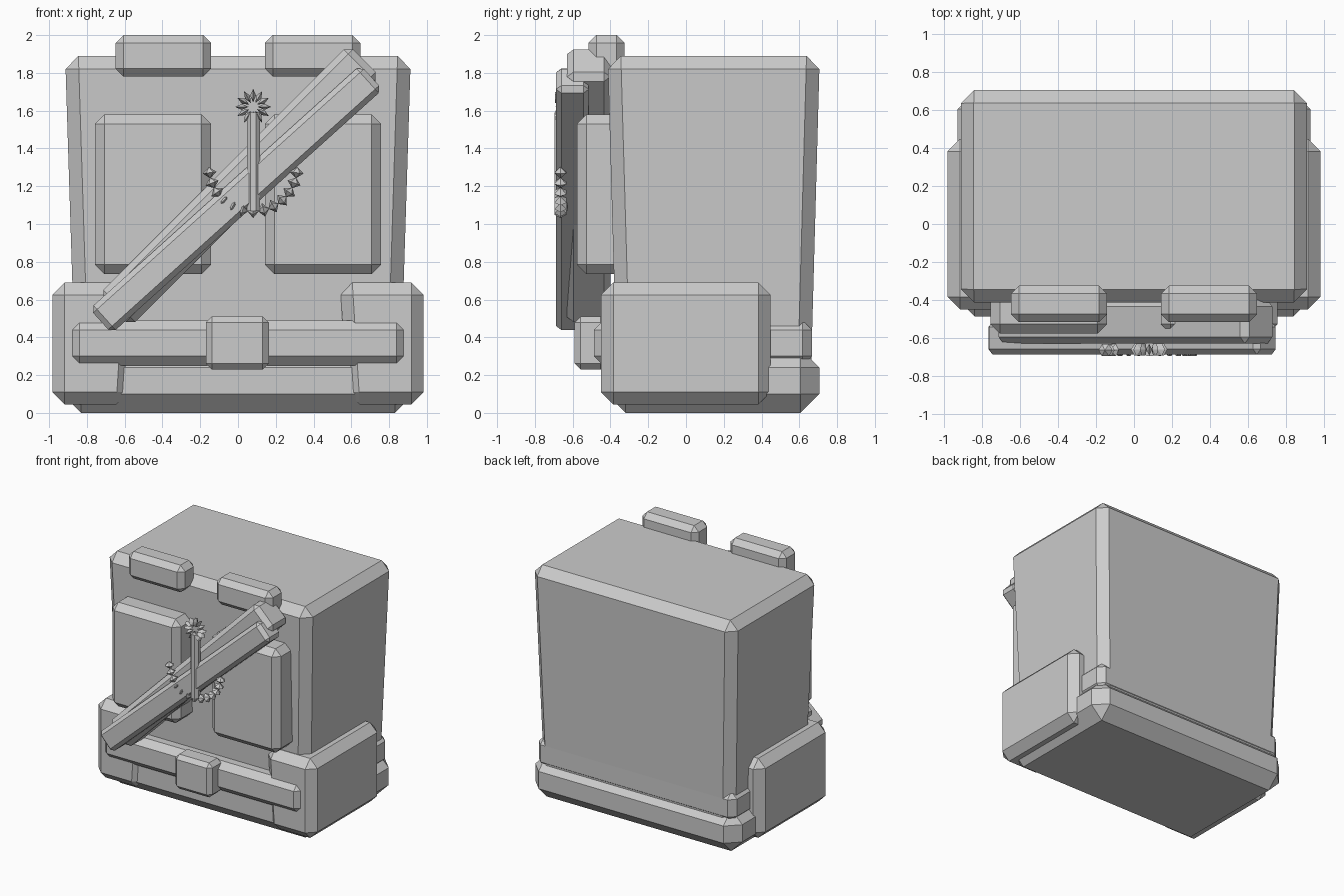
import bpy, bmesh, math
from mathutils import Matrix, Vector

if "Cube" in bpy.data.objects:
    bpy.data.objects.remove(bpy.data.objects["Cube"])


def finish(name, bm, bevel=0):
    bmesh.ops.recalc_face_normals(bm, faces=bm.faces)
    me = bpy.data.meshes.new(name)
    bm.to_mesh(me)
    bm.free()
    ob = bpy.data.objects.new(name, me)
    bpy.context.collection.objects.link(ob)
    if bevel:
        m = ob.modifiers.new("chamfer", 'BEVEL')
        m.width = bevel
        m.segments = 1
        m.limit_method = 'NONE'
    return ob


def box(name, x, y, z, bevel, shape=None):
    """Chamfered box from ranges; shape(co) may move each corner."""
    bm = bmesh.new()
    bmesh.ops.create_cube(bm, size=1)
    for v in bm.verts:
        v.co = Vector([r[0] if c < 0 else r[1] for c, r in zip(v.co, (x, y, z))])
        if shape:
            v.co = shape(v.co)
    return finish(name, bm, bevel)


def bar(name, cx, cz, length, width, y, angle, bevel):
    """Long box lying in the front plane, turned about y."""
    ob = box(name, (-length / 2, length / 2), y, (-width / 2, width / 2), bevel)
    ob.data.transform(Matrix.Translation((cx, 0, cz)) @
                      Matrix.Rotation(-math.radians(angle), 4, 'Y'))
    return ob


def bead_arc(name, cx, cy, cz, radius, angles, bead_r, half):
    """Faceted double-cone beads strung along an arc, axes along the arc."""
    bm = bmesh.new()
    for a in angles:
        radial = Vector((math.cos(a), 0, math.sin(a)))
        tangent = Vector((-math.sin(a), 0, math.cos(a)))
        c = Vector((cx, cy, cz)) + radial * radius
        ring = []
        for i in range(6):
            t = i * math.tau / 6
            ring.append(bm.verts.new(c + radial * (bead_r * math.cos(t)) +
                                     Vector((0, bead_r * math.sin(t), 0))))
        for s in (-1, 1):
            tip = bm.verts.new(c + tangent * (half * s))
            for i in range(6):
                bm.faces.new((ring[i], ring[(i + 1) % 6], tip))
    return finish(name, bm)


# Main body, slightly narrower towards the bottom
def body_taper(co):
    if co.z < 1:
        return Vector((co.x * 0.94, -0.365 if co.y < 0 else 0.66, co.z))
    return co


box("body", (-0.915, 0.915), (-0.415, 0.708), (0.15, 1.89), 0.07, body_taper)

# Base and belt
box("base", (-0.93, 0.93), (-0.42, 0.706), (0, 0.34), 0.1)
box("belt", (-0.89, 0.89), (-0.487, 0.668), (0.25, 0.49), 0.05)
box("buckle", (-0.17, 0.163), (-0.59, -0.42), (0.23, 0.51), 0.032)

# Mirrored hip guards, chest plates and shoulder tabs
for side, s in (("left", -1), ("right", 1)):
    def hip_shape(co, s=s):
        inner = 0.54 if co.z > 0.4 else 0.58
        return Vector((s * (inner if co.x < 0.7 else 0.983), co.y, co.z))
    box(side + "_hip_guard", (0.55, 0.98), (-0.45, 0.448), (0.045, 0.69), 0.065, hip_shape)

    def flip(co, s=s):
        return Vector((co.x * s, co.y, co.z))
    box(side + "_chest_plate", (0.142, 0.757), (-0.577, -0.3), (0.735, 1.58), 0.05, flip)
    box(side + "_shoulder_tab", (0.142, 0.648), (-0.517, -0.325), (1.78, 2.0), 0.042, flip)

# Diagonal strap and the slimmer bar lying over it
bar("diagonal_strap", 0.008, 1.203, 1.87, 0.24, (-0.63, -0.40), 45, 0.035)
bar("diagonal_bar", -0.01, 1.131, 1.93, 0.175, (-0.688, -0.515), 42, 0.028)

# Front ornament: rod, beaded crescent and beaded ring
bm = bmesh.new()
bmesh.ops.create_cone(bm, cap_ends=True, segments=8, radius1=0.038, radius2=0.038, depth=0.52,
                      matrix=Matrix.Translation((0.082, -0.662, 1.33)) @
                      Matrix.Rotation(math.pi / 8, 4, 'Z'))
finish("ornament_rod", bm)
n = 13
bead_arc("ornament_crescent", 0.08, -0.665, 1.30, 0.232,
         [math.radians(187 + 166 * i / (n - 1)) for i in range(n)], 0.037, 0.03)
bead_arc("ornament_ring", 0.08, -0.662, 1.62, 0.06,
         [math.tau * i / 12 for i in range(12)], 0.036, 0.0155)
